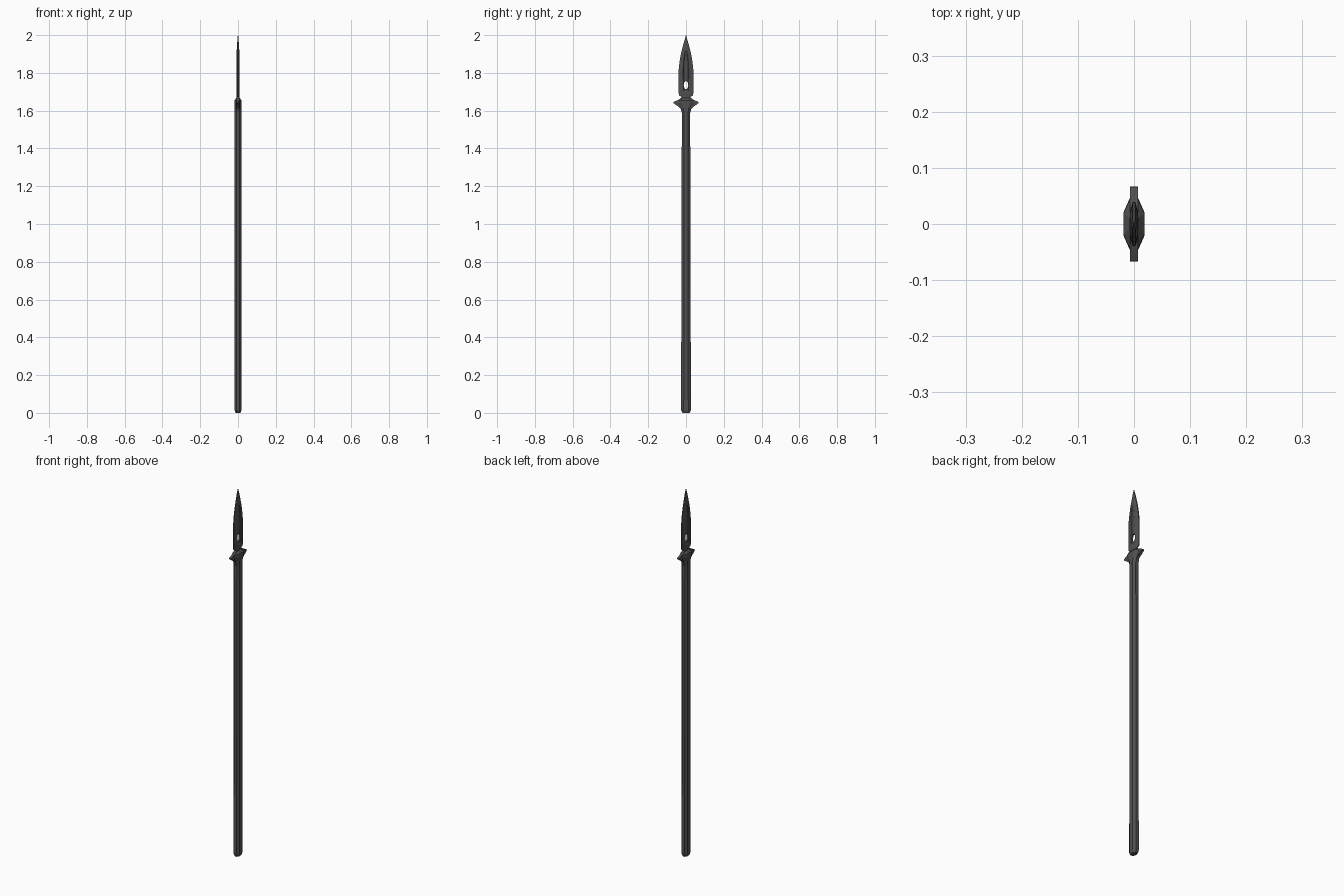
import bpy, bmesh, math

if "Cube" in bpy.data.objects:
    bpy.data.objects.remove(bpy.data.objects["Cube"])

steel = bpy.data.materials.new("dark_steel")
steel.diffuse_color = (0.08, 0.08, 0.08, 1)
steel.use_nodes = True
steel.node_tree.nodes["Principled BSDF"].inputs["Base Color"].default_value = steel.diffuse_color


def finish(name, bm, mat=steel):
    bmesh.ops.recalc_face_normals(bm, faces=bm.faces)
    me = bpy.data.meshes.new(name)
    bm.to_mesh(me)
    bm.free()
    ob = bpy.data.objects.new(name, me)
    bpy.context.collection.objects.link(ob)
    me.materials.append(mat)
    return ob


def loft(name, sections):
    """Skin a stack of (z, [(x, y), ...]) sections and cap both ends."""
    bm = bmesh.new()
    rings = [[bm.verts.new((x, y, z)) for x, y in pts] for z, pts in sections]
    n = len(rings[0])
    for a, b in zip(rings, rings[1:]):
        for i in range(n):
            j = (i + 1) % n
            bm.faces.new((a[i], a[j], b[j], b[i]))
    bm.faces.new(rings[0][::-1])
    bm.faces.new(rings[-1])
    return finish(name, bm)


def mirrored(quarter):
    """Full section from one quarter, listed from the +x side to the +y side."""
    half = quarter + [(-x, y) for x, y in reversed(quarter)]
    return half + [(-x, -y) for x, y in half]


def octagon(x1, y1, x2, y2):
    return mirrored([(x1, y1), (x2, y2)])


# shaft: flattened octagon, slightly thicker at the butt
loft("shaft", [(0.0, octagon(0.013, 0.008, 0.006, 0.019)),
               (0.015, octagon(0.018, 0.012, 0.008, 0.026)),
               (0.65, octagon(0.018, 0.011, 0.008, 0.0245)),
               (1.60, octagon(0.018, 0.011, 0.008, 0.022))])

# collar: the shaft flares under the guard
loft("collar", [(1.59, octagon(0.0182, 0.011, 0.008, 0.0222)),
                (1.615, octagon(0.0185, 0.014, 0.008, 0.030)),
                (1.64, octagon(0.019, 0.020, 0.008, 0.045)),
                (1.655, octagon(0.019, 0.019, 0.008, 0.042)),
                (1.668, octagon(0.008, 0.010, 0.004, 0.022))])

# guard: flat winged plate, profile in y and z
wing = [(0.018, 1.59), (0.024, 1.605), (0.038, 1.620), (0.067, 1.640),
        (0.066, 1.646), (0.035, 1.660), (0.022, 1.672)]
outline = wing + [(-y, z) for y, z in reversed(wing)]
bm = bmesh.new()
face = bm.faces.new([bm.verts.new((-0.007, y, z)) for y, z in outline])
ext = bmesh.ops.extrude_face_region(bm, geom=[face])
bmesh.ops.translate(bm, vec=(0.014, 0, 0),
                    verts=[v for v in ext["geom"] if isinstance(v, bmesh.types.BMVert)])
finish("guard", bm)

# blade: height, half width, half width of the sunken panel, panel depth
stations = [(1.655, 0.020, 0.012, 0), (1.672, 0.022, 0.012, 0),
            (1.680, 0.037, 0.012, 0), (1.695, 0.039, 0.012, 0),
            (1.705, 0.0395, 0.014, 0.003), (1.82, 0.0385, 0.015, 0.003),
            (1.86, 0.034, 0.013, 0.003), (1.90, 0.027, 0.007, 0.002),
            (1.915, 0.0235, 0.004, 0), (1.95, 0.0145, 0.003, 0),
            (1.98, 0.006, 0.002, 0), (2.0, 0.0006, 0.0003, 0)]
sections = []
for z, w, v, d in stations:
    t = 0.007 if z < 1.93 else 0.007 * max((2.01 - z) / 0.08, 0.1)
    sections.append((z, mirrored([(t - d, v * 0.75), (t, v), (t, v + (w - v) * 0.25),
                                  (0.0025 if z < 1.99 else 0.0005, w)])))
blade = loft("blade", sections)

# two oval holes through the blade panel
bm = bmesh.new()
for zc in (1.735, 1.79):
    made = bmesh.ops.create_cone(bm, segments=16, radius1=1, radius2=1, depth=1, cap_ends=True)
    for v in made["verts"]:
        x, y, z = v.co
        v.co = (z * 0.06, y * 0.012, zc + x * 0.022)
cutter = finish("hole_cutter", bm)
cutter.hide_render = True
cutter.hide_set(True)
mod = blade.modifiers.new("holes", 'BOOLEAN')
mod.operation = 'DIFFERENCE'
mod.solver = 'EXACT'
mod.object = cutter
